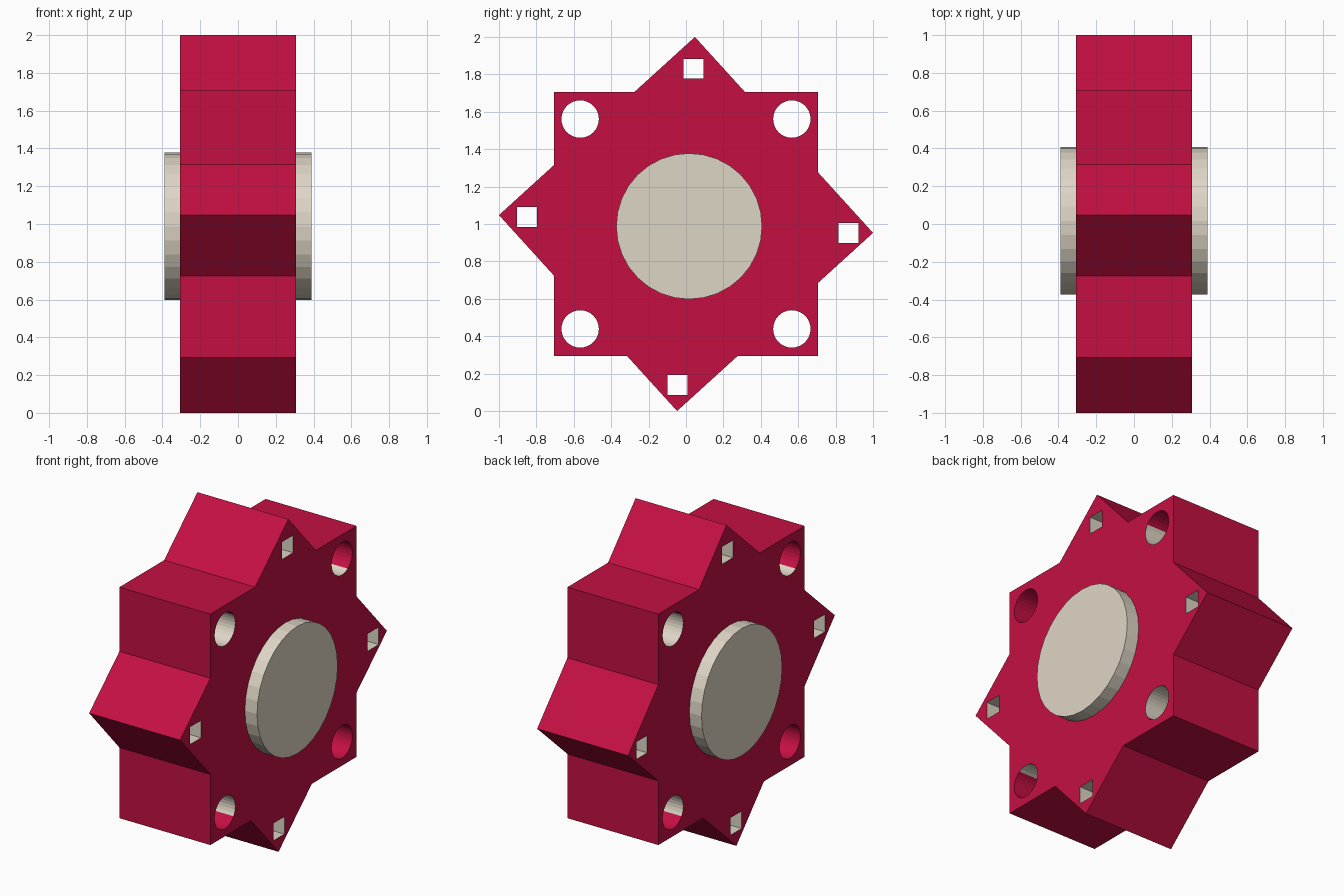
import bpy
import math
from mathutils import Vector, Matrix

cube = bpy.data.objects.get("Cube")
if cube:
    bpy.data.objects.remove(cube, do_unlink=True)

# Local x, y, z of a flat profile become world y, z, x
SIDEWAYS = Matrix(((0, 0, 1, 0), (1, 0, 0, 0), (0, 1, 0, 1), (0, 0, 0, 1)))


def material(name, rgb):
    mat = bpy.data.materials.new(name)
    mat.use_nodes = True
    mat.diffuse_color = (*rgb, 1)
    mat.node_tree.nodes["Principled BSDF"].inputs["Base Color"].default_value = (*rgb, 1)
    return mat


def circle(cx, cy, r, sides):
    steps = [math.tau * i / sides for i in range(sides)]
    return [Vector((cx + r * math.cos(a), cy + r * math.sin(a))) for a in steps]


def meet(e1, e2):
    """Crossing point of two edges, each given as normal angle and distance."""
    (a, p), (b, q) = e1, e2
    s = math.sin(b - a)
    return Vector(((p * math.sin(b) - q * math.sin(a)) / s,
                   (q * math.cos(a) - p * math.cos(b)) / s))


def prism(name, loops, half_depth, mats):
    """Extrude a filled outline with holes sideways along x."""
    curve = bpy.data.curves.new(name + "_profile", "CURVE")
    curve.dimensions = "2D"
    curve.fill_mode = "BOTH"
    curve.extrude = half_depth
    for loop in loops:
        spline = curve.splines.new("POLY")
        spline.points.add(len(loop) - 1)
        for point, co in zip(spline.points, loop):
            point.co = (co.x, co.y, 0, 1)
        spline.use_cyclic_u = True
    helper = bpy.data.objects.new(name + "_profile", curve)
    bpy.context.collection.objects.link(helper)
    graph = bpy.context.evaluated_depsgraph_get()
    mesh = bpy.data.meshes.new_from_object(helper.evaluated_get(graph))
    bpy.data.objects.remove(helper, do_unlink=True)
    mesh.name = name
    mesh.transform(SIDEWAYS)
    mesh.materials.clear()
    for mat in mats:
        mesh.materials.append(mat)
    for poly in mesh.polygons:
        poly.use_smooth = False
        poly.material_index = 0
    obj = bpy.data.objects.new(name, mesh)
    bpy.context.collection.objects.link(obj)
    return obj


crimson = material("crimson", (0.55, 0.005, 0.055))
ivory = material("ivory", (0.73, 0.67, 0.56))

# Eight-pointed outline: an upright square joined with a tilted one
TILT = math.radians(42.27)
edges = []
for k in range(4):
    turn = k * math.pi / 2
    tilted = (TILT + turn, 0.708)
    edges += [tilted, (turn, 0.707), (turn + math.pi / 2, 0.707), tilted]
star = [meet(edges[i - 1], edges[i]) for i in range(len(edges))]

# Round holes in the upright corners, square holes in the tilted ones
round_centres = [Vector((sy * 0.566, sz * 0.561)) for sy in (-1, 1) for sz in (-1, 1)]
square_centres = [Vector(c) for c in
                  ((0.04, 0.83), (-0.85, 0.037), (0.868, -0.048), (-0.045, -0.86))]
H = 0.053
round_holes = [circle(c.x, c.y, 0.1, 32) for c in round_centres]
square_holes = [[c + Vector(d) for d in ((-H, -H), (H, -H), (H, H), (-H, H))]
                for c in square_centres]

body = prism("star_body", [star] + round_holes + square_holes, 0.308, [crimson, ivory])

# Ivory lining: all square hole walls, and the inner side of the round ones
for poly in body.data.polygons:
    if abs(poly.normal.x) > 0.5:
        continue
    at = Vector((poly.center.y, poly.center.z - 1))
    if any((at - c).length < 0.08 for c in square_centres):
        poly.material_index = 1
    for c in round_centres:
        off = at - c
        if off.length < 0.11 and off.normalized().dot(-c.normalized()) > 0.2:
            poly.material_index = 1

# Round hub standing proud of both faces
hub = prism("centre_hub", [circle(0.017, -0.012, 0.39, 32)], 0.39, [ivory])
